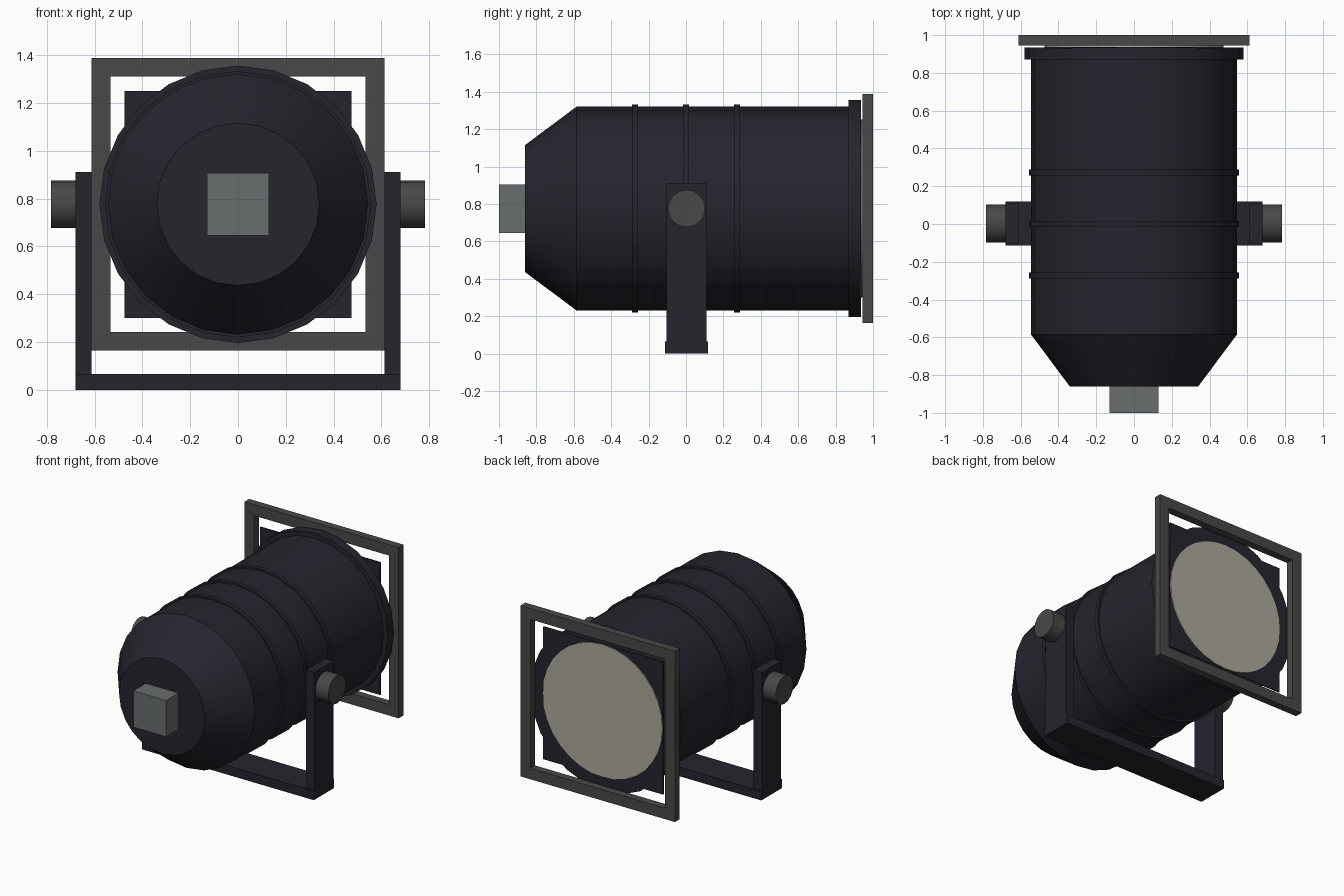
import bpy, math
from mathutils import Matrix

cube = bpy.data.objects.get("Cube")
if cube:
    bpy.data.objects.remove(cube, do_unlink=True)

AXIS_Z = 0.776
SIDES = 24


def material(name, color):
    m = bpy.data.materials.new(name)
    m.use_nodes = True
    m.diffuse_color = (*color, 1)
    m.node_tree.nodes["Principled BSDF"].inputs["Base Color"].default_value = (*color, 1)
    return m


housing = material("dark housing", (0.018, 0.018, 0.027))
grey = material("charcoal metal", (0.065, 0.065, 0.067))
socket = material("socket grey", (0.14, 0.155, 0.155))
glass = material("warm lens", (0.42, 0.40, 0.33))


def make(name, verts, faces, mat, smooth=False):
    me = bpy.data.meshes.new(name)
    me.from_pydata(verts, [], faces)
    me.materials.append(mat)
    ob = bpy.data.objects.new(name, me)
    bpy.context.collection.objects.link(ob)
    if smooth:
        bpy.ops.object.select_all(action='DESELECT')
        ob.select_set(True)
        bpy.context.view_layer.objects.active = ob
        bpy.ops.object.shade_smooth_by_angle(angle=math.radians(30))
    return ob


def box(name, x, y, z, mat):
    verts = [(a, b, c) for a in x for b in y for c in z]
    faces = [(0, 1, 3, 2), (4, 6, 7, 5), (0, 4, 5, 1), (2, 3, 7, 6), (0, 2, 6, 4), (1, 5, 7, 3)]
    return make(name, verts, faces, mat)


def lathe(name, profile, mat, sides=SIDES, turn=None):
    """Closed solid turned about the y axis from (y, radius) pairs."""
    verts = []
    for y, r in profile:
        for i in range(sides):
            a = math.tau * i / sides
            verts.append((r * math.sin(a), y, r * math.cos(a)))
    faces = [tuple(range(sides))[::-1]]
    for k in range(len(profile) - 1):
        for i in range(sides):
            j = (i + 1) % sides
            a, b = k * sides, (k + 1) * sides
            faces.append((a + i, a + j, b + j, b + i))
    faces.append(tuple(range((len(profile) - 1) * sides, len(profile) * sides)))
    ob = make(name, verts, faces, mat, True)
    if turn:
        ob.data.transform(turn)
    ob.data.transform(Matrix.Translation((0, 0, AXIS_Z)))
    return ob


# Lamp can with tapered end, raised bands and rim
lathe("lamp_can", [(-0.86, 0.34), (-0.585, 0.545), (0.88, 0.545)], housing)
for name, y in (("front_band", -0.272), ("middle_band", 0), ("rear_band", 0.272)):
    lathe(name, [(y - 0.016, 0.557), (y + 0.016, 0.557)], housing)
lathe("rim", [(0.87, 0.58), (0.935, 0.58)], housing)

# Lens on its square backing plate
box("lens_plate", (-0.475, 0.475), (0.93, 0.938), (0.3, 1.25), housing)
lathe("lens", [(0.936, 0.475), (0.945, 0.475)], glass, 32)

# Open square filter frame
corners = [(-1, -1), (1, -1), (1, 1), (-1, 1)]
verts = [(sx * h, y, AXIS_Z + sz * h) for y in (0.945, 1.0) for h in (0.612, 0.534)
         for sx, sz in corners]
faces = []
for i in range(4):
    j = (i + 1) % 4
    faces += [(i, j, j + 4, i + 4), (i + 8, i + 12, j + 12, j + 8),
              (i, i + 8, j + 8, j), (i + 4, j + 4, j + 12, i + 12)]
make("filter_frame", verts, faces, grey)

# Power socket block
box("socket_block", (-0.13, 0.13), (-1.0, -0.86), (0.646, 0.906), socket)

# Yoke with side arms and clamp knobs
box("yoke_base", (-0.68, 0.68), (-0.113, 0.118), (0, 0.065), housing)
for side, s in (("left", 1), ("right", -1)):
    box(side + "_arm", sorted((0.612 * s, 0.68 * s)), (-0.105, 0.11), (0.06, 0.912), housing)
    turn = Matrix.Translation((0, 0.003, 0)) @ Matrix.Rotation(-s * math.pi / 2, 4, 'Z')
    lathe(side + "_knob", [(0.67, 0.1), (0.783, 0.1)], grey, 16, turn)
